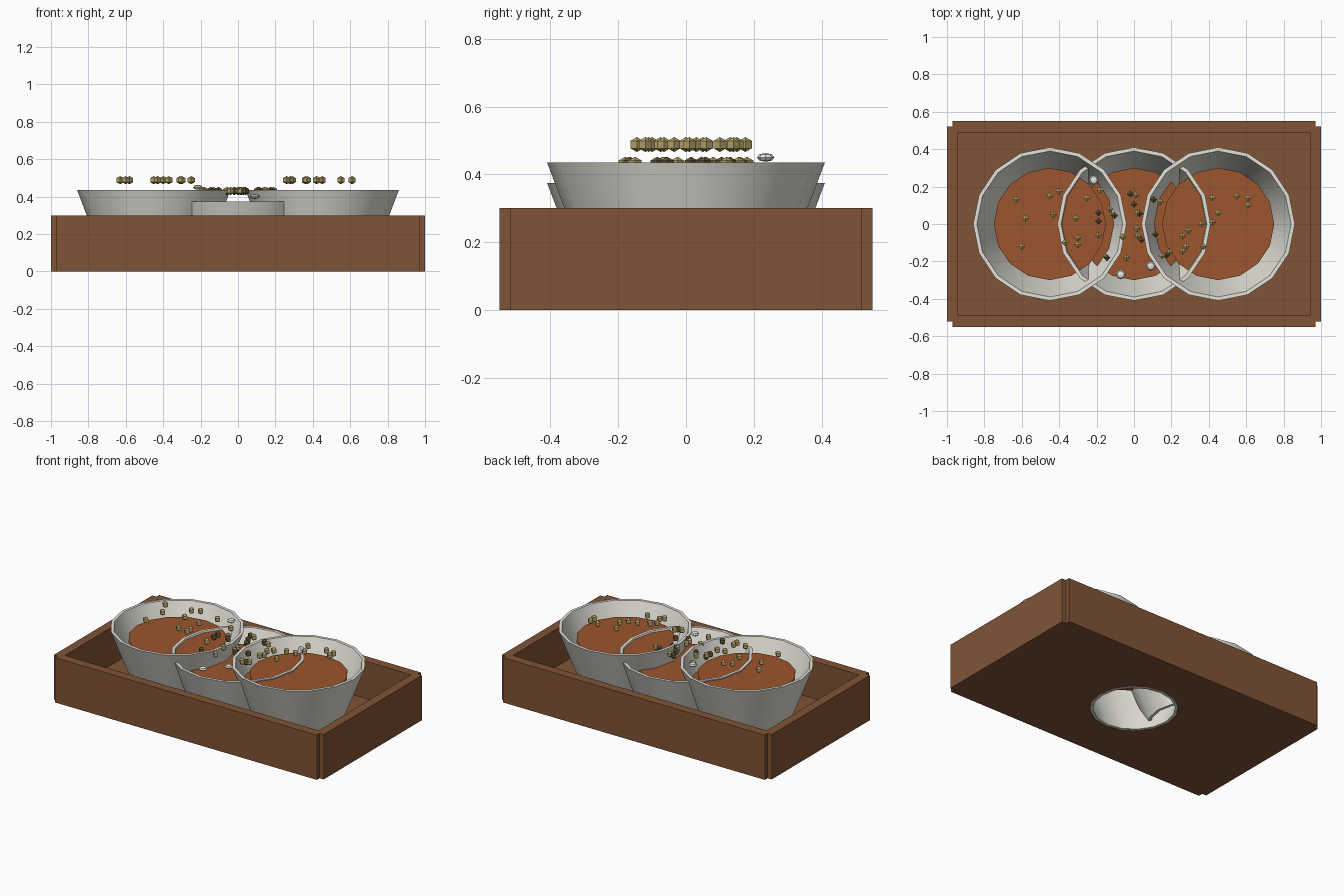
import bpy, bmesh, math

if "Cube" in bpy.data.objects:
    bpy.data.objects.remove(bpy.data.objects["Cube"])


def srgb(r, g, b):
    lin = [(c / 255 / 12.92) if c < 11 else ((c / 255 + 0.055) / 1.055) ** 2.4 for c in (r, g, b)]
    return (*lin, 1)


def material(name, *rgb):
    m = bpy.data.materials.new(name)
    m.diffuse_color = srgb(*rgb)
    m.use_nodes = True
    m.node_tree.nodes["Principled BSDF"].inputs["Base Color"].default_value = m.diffuse_color
    return m


wood = material("walnut wood", 128, 84, 54)
ceramic = material("white ceramic", 228, 226, 217)
soup_mat = material("brown soup", 156, 86, 45)
tan = material("tan crumb", 188, 170, 108)
dark = material("dark crumb", 104, 88, 56)
cream = material("pale garnish", 232, 232, 226)


def finish(name, bm, mat, smooth=False):
    bmesh.ops.recalc_face_normals(bm, faces=bm.faces)
    me = bpy.data.meshes.new(name)
    bm.to_mesh(me)
    bm.free()
    me.materials.append(mat)
    ob = bpy.data.objects.new(name, me)
    bpy.context.collection.objects.link(ob)
    if smooth:
        bpy.ops.object.select_all(action='DESELECT')
        ob.select_set(True)
        bpy.context.view_layer.objects.active = ob
        bpy.ops.object.shade_smooth_by_angle(angle=math.radians(40))
    return ob


def box(name, x0, x1, y0, y1, z0, z1):
    bm = bmesh.new()
    bmesh.ops.create_cube(bm, size=1)
    for v in bm.verts:
        v.co = (x1 if v.co.x > 0 else x0, y1 if v.co.y > 0 else y0, z1 if v.co.z > 0 else z0)
    return finish(name, bm, wood)


def lathe(name, profile, cx, z, mat, n=16):
    """Closed ring of revolution from (radius, height) points."""
    bm = bmesh.new()
    rings = [[bm.verts.new((cx + r * math.cos(2 * math.pi * i / n),
                            r * math.sin(2 * math.pi * i / n), z + h)) for i in range(n)]
             for r, h in profile]
    for k, a in enumerate(rings):
        b = rings[(k + 1) % len(rings)]
        for i in range(n):
            j = (i + 1) % n
            bm.faces.new((a[i], a[j], b[j], b[i]))
    return finish(name, bm, mat, True)


def disc(name, r, depth, cx, z, mat):
    bm = bmesh.new()
    bmesh.ops.create_cone(bm, cap_ends=True, segments=16, radius1=r, radius2=r, depth=depth)
    bmesh.ops.translate(bm, verts=bm.verts, vec=(cx, 0, z - depth / 2))
    # line the corners up with the bowl rim
    for v in bm.verts:
        a = round(math.atan2(v.co.y, v.co.x - cx) / (math.pi / 8)) * math.pi / 8
        v.co.x, v.co.y = cx + r * math.cos(a), r * math.sin(a)
    return finish(name, bm, mat)


def crumbs(name, spots, z, mat, r=0.022, seg=4, rings=3, flat=1.0):
    bm = bmesh.new()
    for x, y in spots:
        vs = bmesh.ops.create_uvsphere(bm, u_segments=seg, v_segments=rings, radius=r)["verts"]
        for v in vs:
            v.co = (v.co.x + x, v.co.y + y, v.co.z * flat + z)
    return finish(name, bm, mat)


# Tray: four walls with stepped corners, floor with a round opening
for s, side in ((-1, "left"), (1, "right")):
    box(side + "_wall", *sorted((s * 0.94, s * 1.0)), -0.52, 0.52, 0, 0.3)
for s, side in ((-1, "front"), (1, "back")):
    box(side + "_wall", -0.97, 0.97, *sorted((s * 0.49, s * 0.55)), 0, 0.3)
floor = box("tray_floor", -0.94, 0.94, -0.49, 0.49, 0, 0.05)
cutter = disc("floor_cutter", 0.268, 0.4, 0, 0.2, wood)
cutter.hide_render = True
cutter.hide_set(True)
cut = floor.modifiers.new("opening", 'BOOLEAN')
cut.operation = 'DIFFERENCE'
cut.solver = 'EXACT'
cut.object = cutter

# Bowls and soup: the middle one sits lower
BOWL = [(0.265, 0), (0.34, 0.19), (0.41, 0.375), (0.39, 0.375), (0.322, 0.19), (0.247, 0)]
for name, cx, z in (("left", -0.45, 0.06), ("middle", 0, 0), ("right", 0.45, 0.06)):
    lathe(name + "_bowl", BOWL, cx, z, ceramic)
    disc(name + "_soup", 0.3, 0.01, cx, z + 0.305, soup_mat)

# Crumbs scattered above each bowl
crumbs("left_crumbs", [(-.63, .13), (-.58, .03), (-.60, -.12), (-.45, .15), (-.40, .175),
                       (-.43, .05), (-.31, .03), (-.37, -.10), (-.30, -.075), (-.30, -.11),
                       (-.25, .14)], 0.488, tan)
crumbs("right_crumbs", [(.42, .14), (.45, .06), (.55, .15), (.61, .14), (.61, .10), (.42, .01),
                        (.36, 0), (.29, -.035), (.26, -.065), (.28, -.12), (.26, -.145),
                        (.37, -.12)], 0.488, tan)
crumbs("middle_crumbs", [(-.18, .18), (-.13, .08), (.01, .155), (.02, .06), (.015, -.025),
                         (.02, -.065), (-.06, -.07), (-.04, -.18), (.14, .12), (.15, -.17),
                         (.19, -.15), (-.19, -.06)], 0.43, tan)
crumbs("dark_crumbs", [(-.19, .06), (-.19, .015), (-.105, .045), (-.02, .16), (0, .105),
                       (.03, .055), (.105, .13), (.115, -.055), (.04, -.085), (-.145, -.18),
                       (.175, -.165)], 0.43, dark)

# Flat pale garnish pieces
for i, (x, y, z) in enumerate(((-.215, .235, .45), (.09, -.225, .4), (-.07, -.27, .36))):
    crumbs(f"garnish_{i + 1}", [(x, y)], z, cream, 0.026, 8, 4, 0.5)
